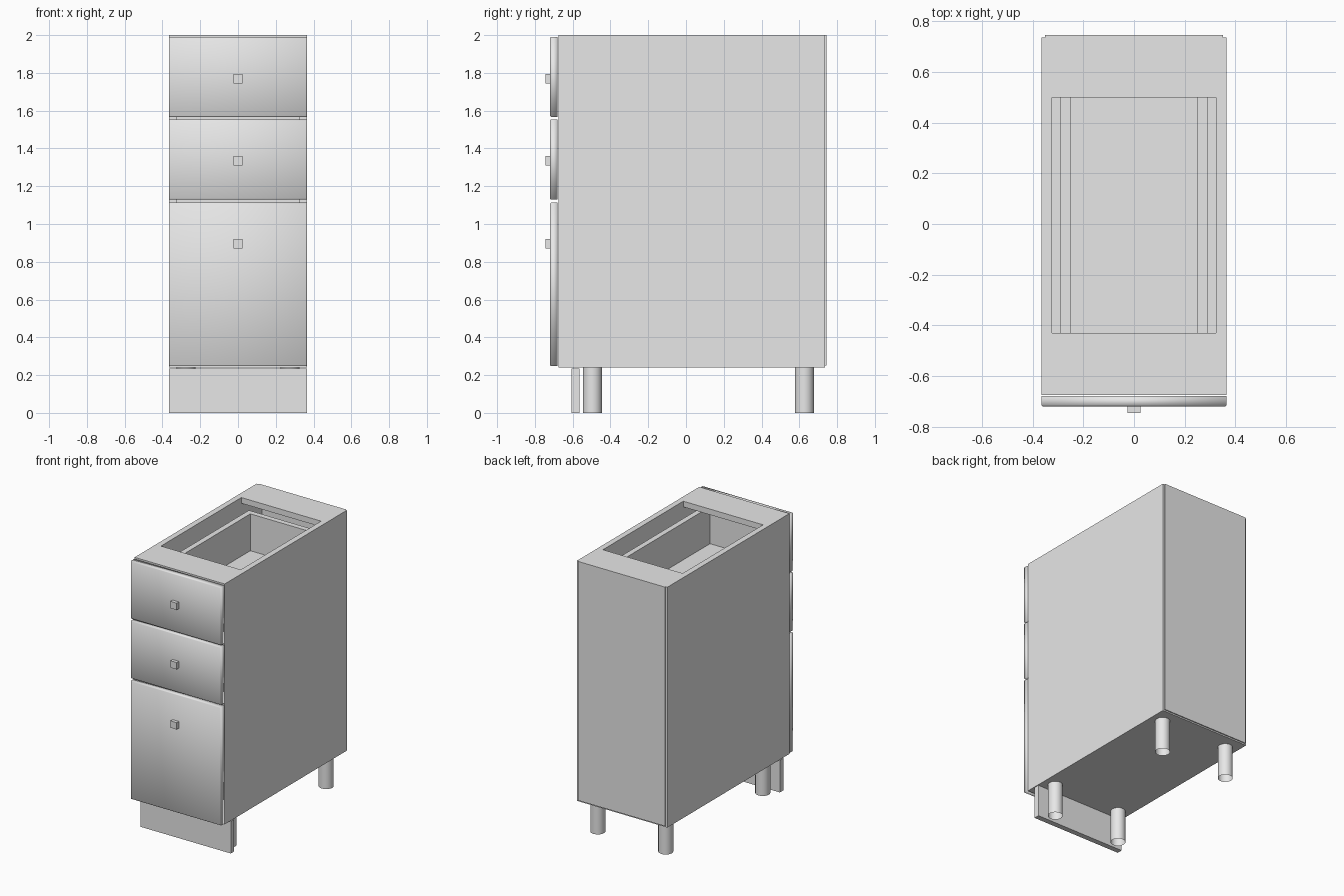
import bpy
import bmesh
import math

cube = bpy.data.objects.get("Cube")
if cube:
    bpy.data.objects.remove(cube, do_unlink=True)

grey = bpy.data.materials.new("light_grey")
grey.use_nodes = True
colour = (0.8, 0.8, 0.8, 1)
grey.diffuse_color = colour
grey.node_tree.nodes["Principled BSDF"].inputs["Base Color"].default_value = colour

T = 0.042          # board thickness
HALF = 0.365       # half the cabinet width
INNER = HALF - T
BASE, TOP = 0.24, 2.0
FRONT, BACK = -0.675, 0.737


def box(name, x, y, z, bevel=0):
    """Box from (low, high) ranges; bevel softens only the front face's edges."""
    bm = bmesh.new()
    bmesh.ops.create_cube(bm, size=1)
    for v in bm.verts:
        v.co = [r[0] if c < 0 else r[1] for c, r in zip(v.co, (x, y, z))]
    if bevel:
        rim = [e for e in bm.edges if all(v.co.y < y[0] + 0.001 for v in e.verts)]
        bmesh.ops.bevel(bm, geom=rim, offset=bevel, segments=1, affect='EDGES')
        for f in bm.faces:
            f.smooth = True
    mesh = bpy.data.meshes.new(name)
    bm.to_mesh(mesh)
    bm.free()
    mesh.materials.append(grey)
    obj = bpy.data.objects.new(name, mesh)
    bpy.context.collection.objects.link(obj)
    return obj


# Carcass
box("right_side", (-HALF, -INNER), (FRONT, BACK), (BASE, TOP))
box("left_side", (INNER, HALF), (FRONT, BACK), (BASE, TOP))
box("bottom", (-INNER, INNER), (FRONT, BACK), (BASE, BASE + T))
box("back_panel", (-0.352, 0.352), (BACK, BACK + 0.008), (BASE + 0.01, TOP))
box("front_rail", (-INNER, INNER), (FRONT, -0.43), (TOP - T, TOP))
box("back_rail", (-INNER, INNER), (0.5, BACK), (TOP - T, TOP))
box("plinth", (-HALF, HALF), (-0.605, -0.565), (0, 0.235))


def drawer(name, front_z, knob_z, box_z):
    """Drawer front, square knob and open-topped box."""
    low, high = box_z
    out, wall = 0.29, 0.04
    y0, y1 = FRONT, 0.54
    box(name + "_front", (-HALF, HALF), (-0.72, FRONT - 0.004), front_z, 0.005)
    box(name + "_knob", (-0.025, 0.025), (-0.745, -0.72),
        (knob_z - 0.025, knob_z + 0.025))
    box(name + "_box_right", (-out, wall - out), (y0, y1), box_z)
    box(name + "_box_left", (out - wall, out), (y0, y1), box_z)
    inside = (wall - out, out - wall)
    box(name + "_box_back", inside, (y1 - wall, y1), box_z)
    box(name + "_box_front", inside, (y0, y0 + wall), box_z)
    box(name + "_box_floor", inside, (y0 + wall, y1 - wall), (low, low + wall))


drawer("top_drawer", (1.567, 1.99), 1.77, (1.59, 1.9))
drawer("middle_drawer", (1.13, 1.553), 1.335, (1.15, 1.46))
drawer("bottom_drawer", (0.247, 1.113), 0.895, (0.31, 0.93))

# Tubular legs
for side, x in (("right", -0.275), ("left", 0.275)):
    for end, y in (("front", -0.495), ("back", 0.627)):
        bpy.ops.mesh.primitive_cylinder_add(
            vertices=32, radius=0.05, depth=BASE, end_fill_type='NOTHING',
            location=(x, y, BASE / 2))
        leg = bpy.context.object
        leg.name = f"{end}_{side}_leg"
        leg.data.materials.append(grey)
        bpy.ops.object.shade_smooth_by_angle(angle=math.radians(40))
